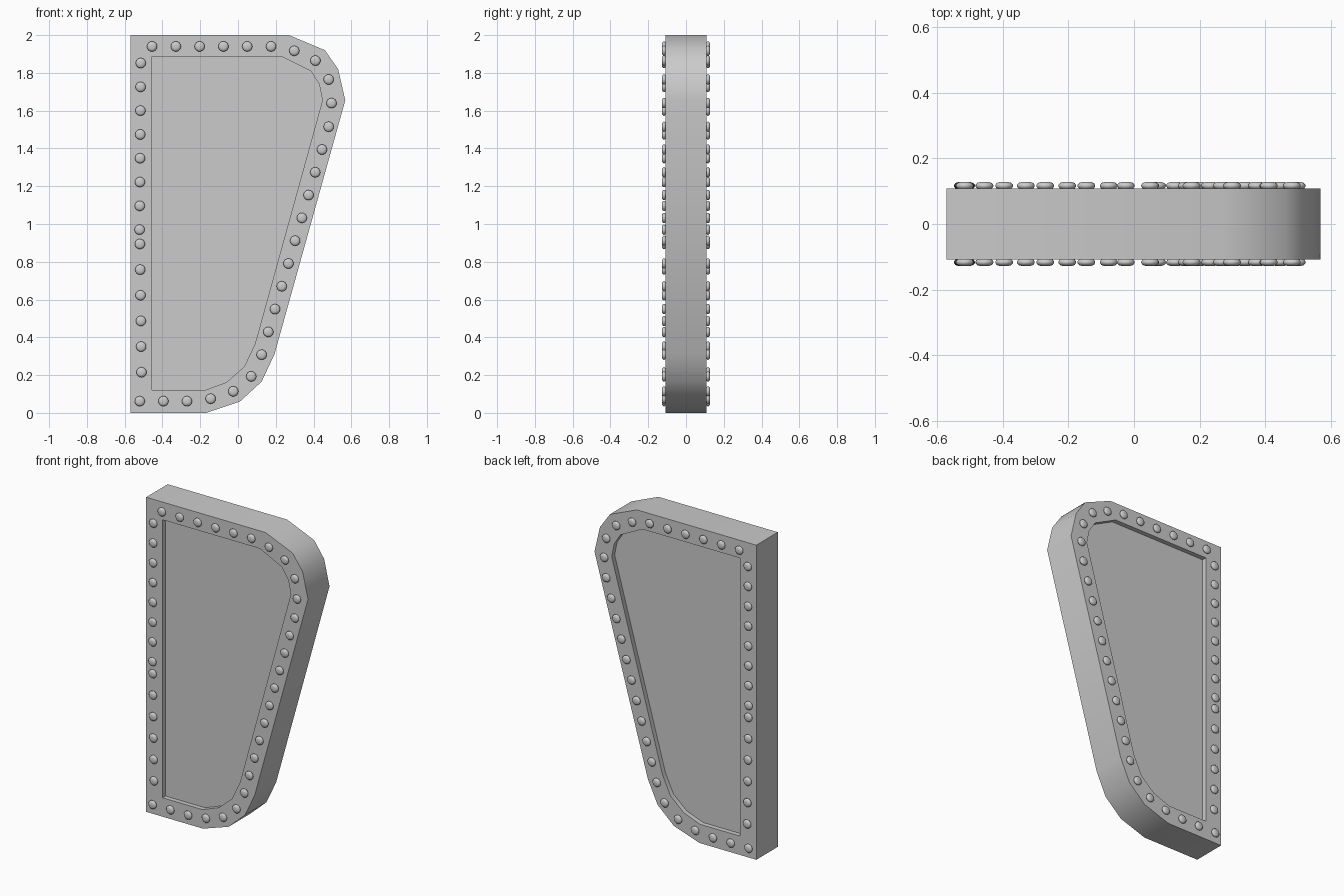
import bpy, bmesh, math

if "Cube" in bpy.data.objects:
    bpy.data.objects.remove(bpy.data.objects["Cube"])

HALF = 0.108      # half thickness of the frame
RECESS = 0.03     # how deep the panel sits
OUTER = [(-0.57, 0), (-0.17, 0), (0.01, 0.06), (0.125, 0.165), (0.193, 0.31),
         (0.568, 1.655), (0.53, 1.82), (0.46, 1.92), (0.27, 2), (-0.57, 2)]
INNER = [(-0.455, 0.12), (-0.175, 0.12), (-0.06, 0.163), (0.033, 0.245), (0.09, 0.365),
         (0.447, 1.655), (0.43, 1.74), (0.385, 1.81), (0.23, 1.887), (-0.455, 1.887)]


def finish(bm, name, angle):
    bmesh.ops.recalc_face_normals(bm, faces=bm.faces)
    mesh = bpy.data.meshes.new(name)
    bm.to_mesh(mesh)
    bm.free()
    ob = bpy.data.objects.new(name, mesh)
    bpy.context.collection.objects.link(ob)
    bpy.ops.object.select_all(action='DESELECT')
    ob.select_set(True)
    bpy.context.view_layer.objects.active = ob
    bpy.ops.object.shade_smooth_by_angle(angle=math.radians(angle))
    return ob


def bridge(bm, a, b):
    n = len(a)
    for i in range(n):
        j = (i + 1) % n
        bm.faces.new((a[i], a[j], b[j], b[i]))


# Framed panel: rim, recess walls and sunken panel on both sides
bm = bmesh.new()
rims = []
for s in (-1, 1):
    out = [bm.verts.new((x, s * HALF, z)) for x, z in OUTER]
    inn = [bm.verts.new((x, s * HALF, z)) for x, z in INNER]
    deep = [bm.verts.new((x, s * (HALF - RECESS), z)) for x, z in INNER]
    bridge(bm, out, inn)
    bridge(bm, inn, deep)
    bm.faces.new(deep)
    rims.append(out)
bridge(bm, *rims)
finish(bm, "framed_panel", 40)


# Rivet centres around the rim
def row(a, b, n):
    return [(a[0] + (b[0] - a[0]) * i / (n - 1),
             a[1] + (b[1] - a[1]) * i / (n - 1)) for i in range(n)]


centres = row((-0.455, 1.94), (0.175, 1.94), 6)
centres += [(0.298, 1.917), (0.41, 1.865), (0.48, 1.765), (0.495, 1.64)]
centres += row((0.48, 1.515), (0.125, 0.308), 11)
centres += [(0.07, 0.193), (-0.025, 0.114), (-0.145, 0.075)]
centres += row((-0.27, 0.062), (-0.52, 0.062), 3)
centres += row((-0.511, 0.215), (-0.521, 1.03), 7)[:-1]
centres += row((-0.521, 0.97), (-0.515, 1.852), 8)

# Rounded rivet heads, front and back
PROFILE = [(0.021, -0.002), (0.027, 0.006), (0.027, 0.011), (0.022, 0.017), (0.012, 0.02)]
SIDES = 16
bm = bmesh.new()
for s in (-1, 1):
    for cx, cz in centres:
        rings = [[bm.verts.new((cx + r * math.cos(2 * math.pi * k / SIDES), s * (HALF + h),
                                cz + r * math.sin(2 * math.pi * k / SIDES)))
                  for k in range(SIDES)] for r, h in PROFILE]
        for a, b in zip(rings, rings[1:]):
            bridge(bm, a, b)
        bm.faces.new(rings[0])
        bm.faces.new(rings[-1])
finish(bm, "rivets", 60)
